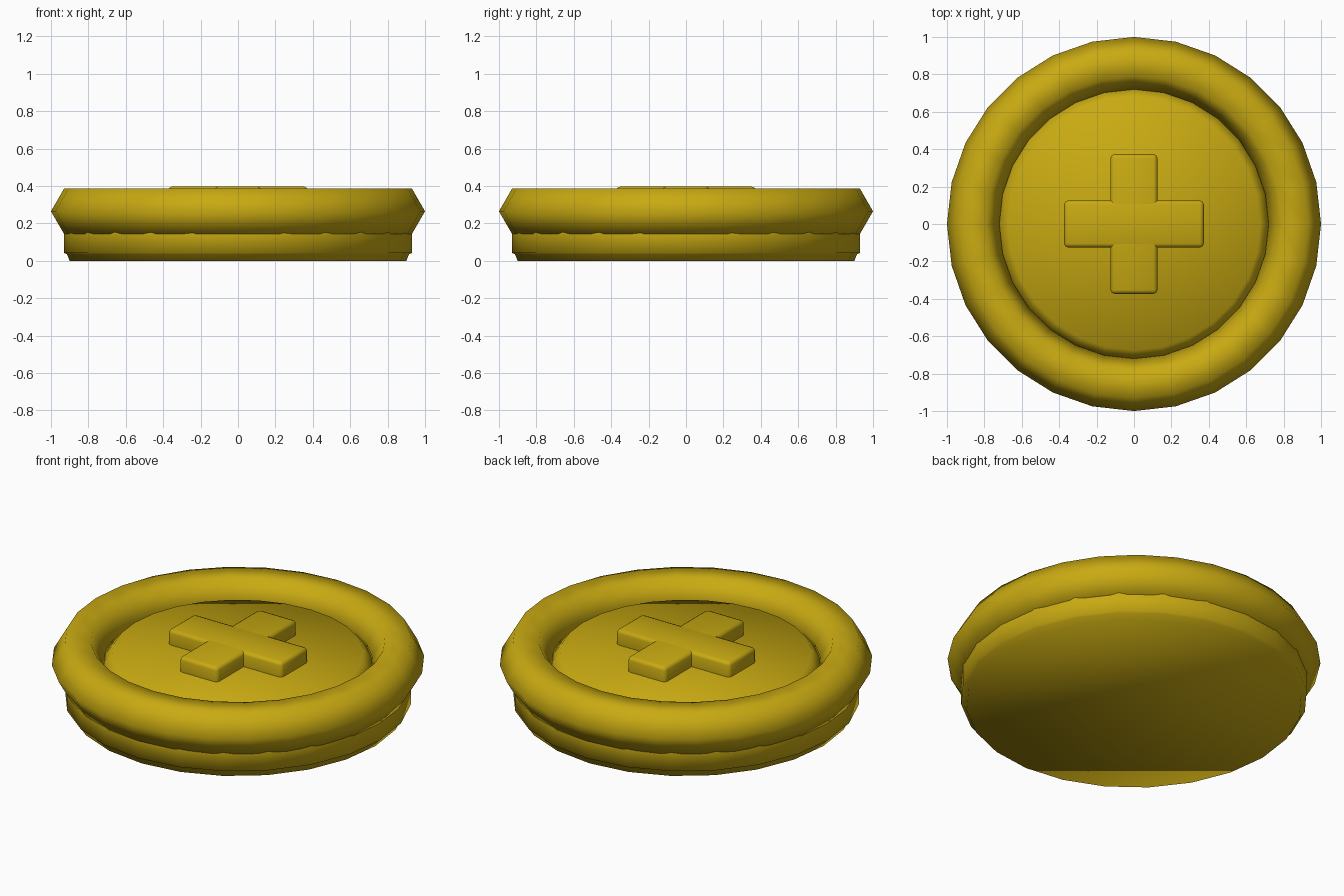
import bpy, bmesh, math

if "Cube" in bpy.data.objects:
    bpy.data.objects.remove(bpy.data.objects["Cube"])

gold = bpy.data.materials.new("mustard_gold")
gold.diffuse_color = (0.58, 0.40, 0.006, 1)
gold.use_nodes = True
gold.node_tree.nodes["Principled BSDF"].inputs["Base Color"].default_value = gold.diffuse_color


def finish(bm, name):
    bmesh.ops.recalc_face_normals(bm, faces=bm.faces)
    for f in bm.faces:
        f.smooth = True
    me = bpy.data.meshes.new(name)
    bm.to_mesh(me)
    bm.free()
    me.materials.append(gold)
    ob = bpy.data.objects.new(name, me)
    bpy.context.collection.objects.link(ob)
    return ob


def lathe(name, profile, sides, closed=False):
    """Spin (radius, z) points about z; open profiles get flat caps."""
    bm = bmesh.new()
    rings = [[bm.verts.new((r * math.cos(2 * math.pi * i / sides),
                            r * math.sin(2 * math.pi * i / sides), z))
              for i in range(sides)] for r, z in profile]
    pairs = list(zip(rings, rings[1:]))
    if closed:
        pairs.append((rings[-1], rings[0]))
    else:
        bm.faces.new(rings[0])
        bm.faces.new(rings[-1])
    for a, b in pairs:
        for i in range(sides):
            j = (i + 1) % sides
            bm.faces.new((a[i], a[j], b[j], b[i]))
    return finish(bm, name)


def bar(name, hx, hy, z0, z1):
    """Thread bar with softened edges."""
    bm = bmesh.new()
    bmesh.ops.create_cube(bm, size=1)
    for v in bm.verts:
        v.co = (v.co.x * 2 * hx, v.co.y * 2 * hy, z0 if v.co.z < 0 else z1)
    bmesh.ops.bevel(bm, geom=bm.edges[:], offset=0.02, segments=2,
                    profile=0.5, affect='EDGES')
    return finish(bm, name)


# Raised rim: hexagonal cross-section ring
rim_profile = [(0.86 + 0.14 * math.cos(math.radians(60 * k)),
                0.265 + 0.14 * math.sin(math.radians(60 * k))) for k in range(6)]
lathe("rim", rim_profile, 28, closed=True)

# Base with small bottom bevel, hidden inside the rim at the top
lathe("base", [(0.90, 0), (0.915, 0.036), (0.93, 0.042), (0.93, 0.20), (0.90, 0.235)], 24)

# Sunken centre disc with bevelled edge
lathe("centre_disc", [(0.72, 0.20), (0.72, 0.255), (0.675, 0.31)], 28)

# Crossed stitches
bar("stitch_across", 0.373, 0.125, 0.25, 0.397)
bar("stitch_along", 0.125, 0.373, 0.25, 0.3965)
